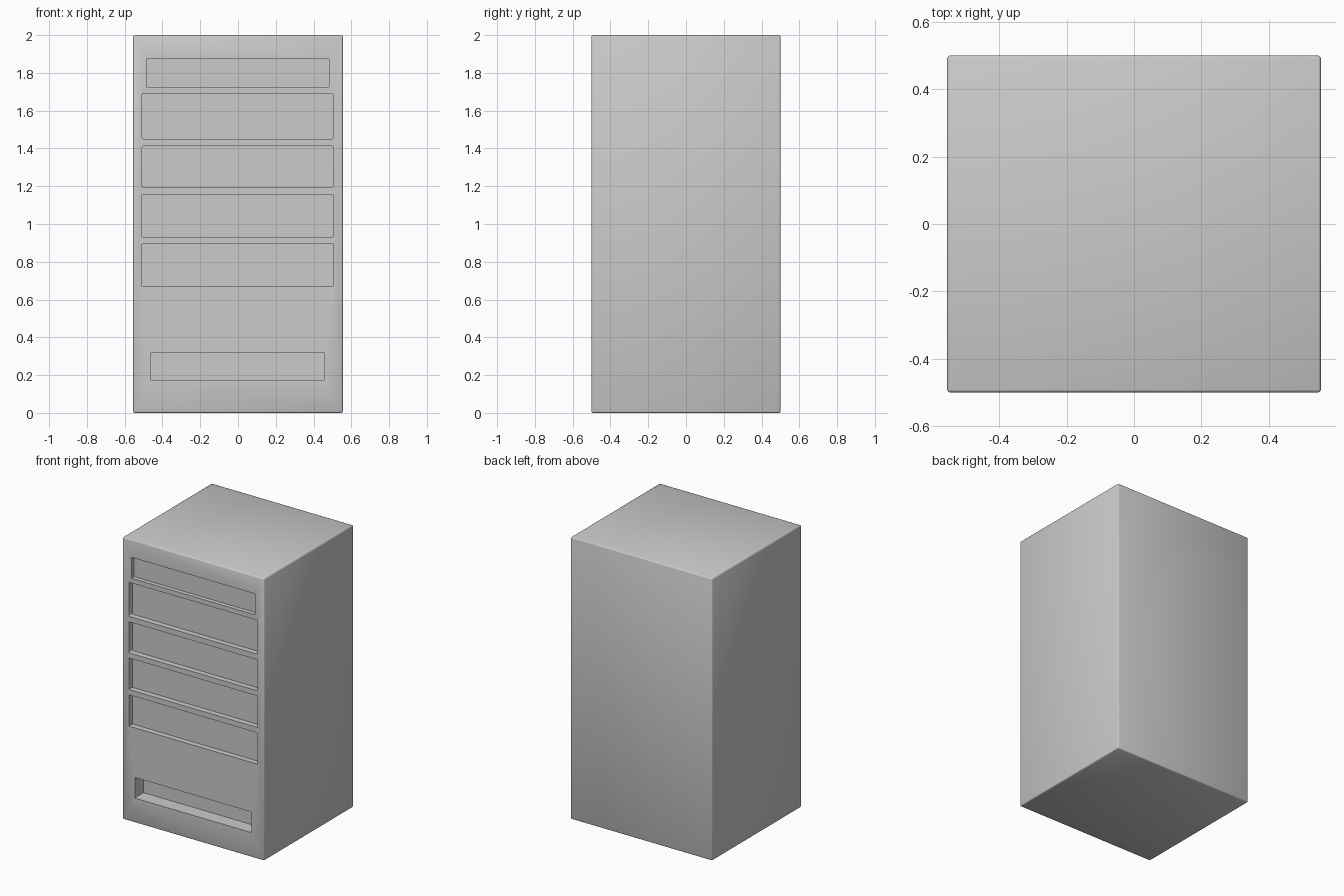
import bpy
import bmesh
from math import radians

if "Cube" in bpy.data.objects:
    bpy.data.objects.remove(bpy.data.objects["Cube"])

FRONT = -0.5


def box(name, x0, x1, y0, y1, z0, z1, bevel=0.0, only_depth_edges=False, segments=2):
    """Axis-aligned box, optionally with bevelled edges."""
    bm = bmesh.new()
    bmesh.ops.create_cube(bm, size=1)
    for v in bm.verts:
        v.co.x = x0 if v.co.x < 0 else x1
        v.co.y = y0 if v.co.y < 0 else y1
        v.co.z = z0 if v.co.z < 0 else z1
    if bevel:
        edges = [e for e in bm.edges if not only_depth_edges
                 or abs(e.verts[0].co.y - e.verts[1].co.y) > 1e-5]
        bmesh.ops.bevel(bm, geom=edges, offset=bevel, segments=segments,
                        profile=0.5, affect='EDGES')
    mesh = bpy.data.meshes.new(name)
    bm.to_mesh(mesh)
    bm.free()
    obj = bpy.data.objects.new(name, mesh)
    bpy.context.collection.objects.link(obj)
    return obj


# Cabinet with softly rounded edges
cabinet = box("cabinet", -0.555, 0.555, FRONT, 0.5, 0, 2, bevel=0.008)

# Recesses: name, x range, z range, depth, corner radius
recesses = [
    ("sign_recess", -0.485, 0.482, 1.726, 1.874, 0.03, 0),
    ("shelf_recess_1", -0.507, 0.503, 1.451, 1.692, 0.04, 0.006),
    ("shelf_recess_2", -0.507, 0.503, 1.192, 1.412, 0.04, 0.006),
    ("shelf_recess_3", -0.507, 0.503, 0.932, 1.155, 0.04, 0),
    ("shelf_recess_4", -0.507, 0.503, 0.672, 0.894, 0.04, 0),
    ("delivery_slot", -0.46, 0.456, 0.174, 0.32, 0.10, 0),
]
bpy.context.view_layer.objects.active = cabinet
for name, x0, x1, z0, z1, depth, radius in recesses:
    cutter = box(name, x0, x1, FRONT - 0.1, FRONT + depth, z0, z1,
                 bevel=radius, only_depth_edges=True)
    cutter.hide_render = True
    cut = cabinet.modifiers.new(name, 'BOOLEAN')
    cut.operation = 'DIFFERENCE'
    cut.solver = 'EXACT'
    cut.object = cutter
    bpy.ops.object.modifier_apply(modifier=cut.name)
    bpy.data.objects.remove(cutter)

# Smooth the rounded edges, keep the recess edges sharp
cabinet.select_set(True)
bpy.ops.object.shade_smooth_by_angle(angle=radians(50))
